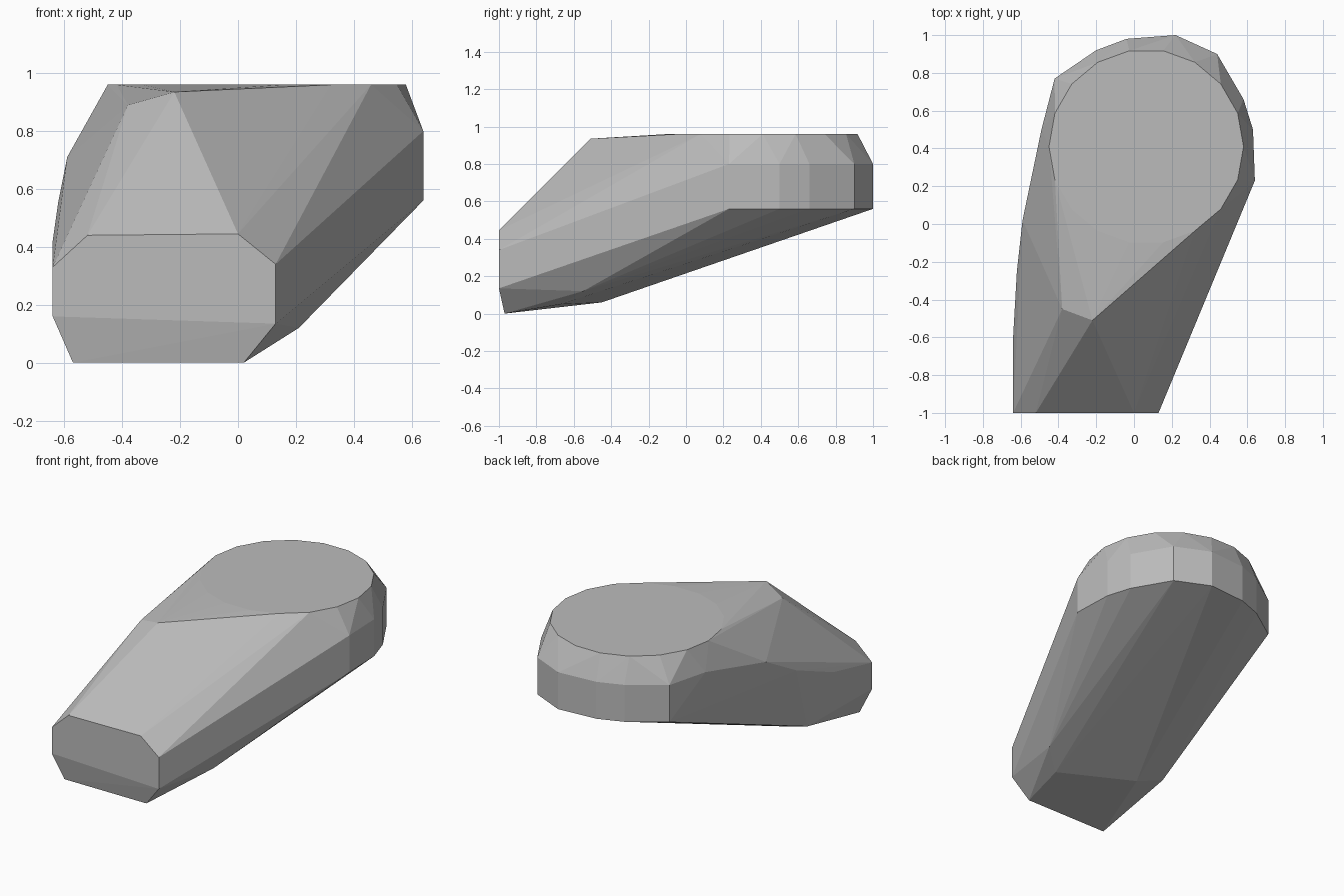
import bpy
import bmesh
from math import cos, sin, radians

default_cube = bpy.data.objects.get("Cube")
if default_cube:
    bpy.data.objects.remove(default_cube, do_unlink=True)


def make_material(name, colour):
    material = bpy.data.materials.new(name)
    material.use_nodes = True
    material.diffuse_color = colour
    for node in material.node_tree.nodes:
        if node.type == 'BSDF_PRINCIPLED':
            node.inputs["Base Color"].default_value = colour
    return material


def make_hull(name, points, material):
    """Wrap the profile points in one closed faceted skin."""
    mesh = bpy.data.meshes.new(name)
    bm = bmesh.new()
    for point in points:
        bm.verts.new(point)
    result = bmesh.ops.convex_hull(bm, input=list(bm.verts))
    spare = {item for key in ("geom_interior", "geom_unused")
             for item in result[key] if isinstance(item, bmesh.types.BMVert)}
    bmesh.ops.delete(bm, geom=list(spare), context='VERTS')
    # merge the coplanar triangles of the flat cap and the nose
    bmesh.ops.dissolve_limit(bm, angle_limit=radians(0.5),
                             verts=list(bm.verts), edges=list(bm.edges))
    bmesh.ops.recalc_face_normals(bm, faces=list(bm.faces))
    bm.to_mesh(mesh)
    bm.free()
    mesh.materials.append(material)
    body = bpy.data.objects.new(name, mesh)
    bpy.context.collection.objects.link(body)
    return body


# Flat round cap at the top of the wide end
cap_sides, cap_radius = 18, 0.515
cap = []
for step in range(cap_sides):
    turn = radians(step * 360 / cap_sides)
    cap.append((0.065 + cap_radius * cos(turn),
                0.41 + cap_radius * sin(turn), 0.96))

# Upright band around the wide end, drawn once and used at two heights
band_outline = [(0.64, 0.23), (0.63, 0.5), (0.58, 0.66), (0.44, 0.9),
                (0.22, 1.0), (-0.04, 0.98), (-0.2, 0.92), (-0.42, 0.77)]
band = [(x, y, z) for x, y in band_outline for z in (0.56, 0.80)]

# Narrow nose with chamfered corners
nose_outline = [(-0.64, 0.33), (-0.52, 0.44), (0.0, 0.445),
                (0.13, 0.34), (0.13, 0.135), (-0.64, 0.16)]
nose = [(x, -1.0, z) for x, z in nose_outline]

# Foot under the nose, bevelled into the sloping underside
foot = [(-0.57, -0.97, 0.0), (0.02, -0.97, 0.0), (0.06, -0.67, 0.05),
        (0.21, -0.55, 0.12), (-0.40, -0.45, 0.06), (-0.58, -0.42, 0.12)]

# Shoulder where the top breaks down to the nose
shoulder = [(-0.22, -0.51, 0.935), (-0.38, -0.45, 0.89)]

# Gently bowed ridge along the long flank
flank = [(-0.49, 0.5, 0.80), (-0.59, 0.02, 0.71),
         (-0.62, -0.25, 0.56), (-0.64, -0.6, 0.42)]

stone_grey = make_material("stone_grey", (0.5, 0.5, 0.5, 1.0))
make_hull("faceted_body", cap + band + nose + foot + shoulder + flank, stone_grey)
